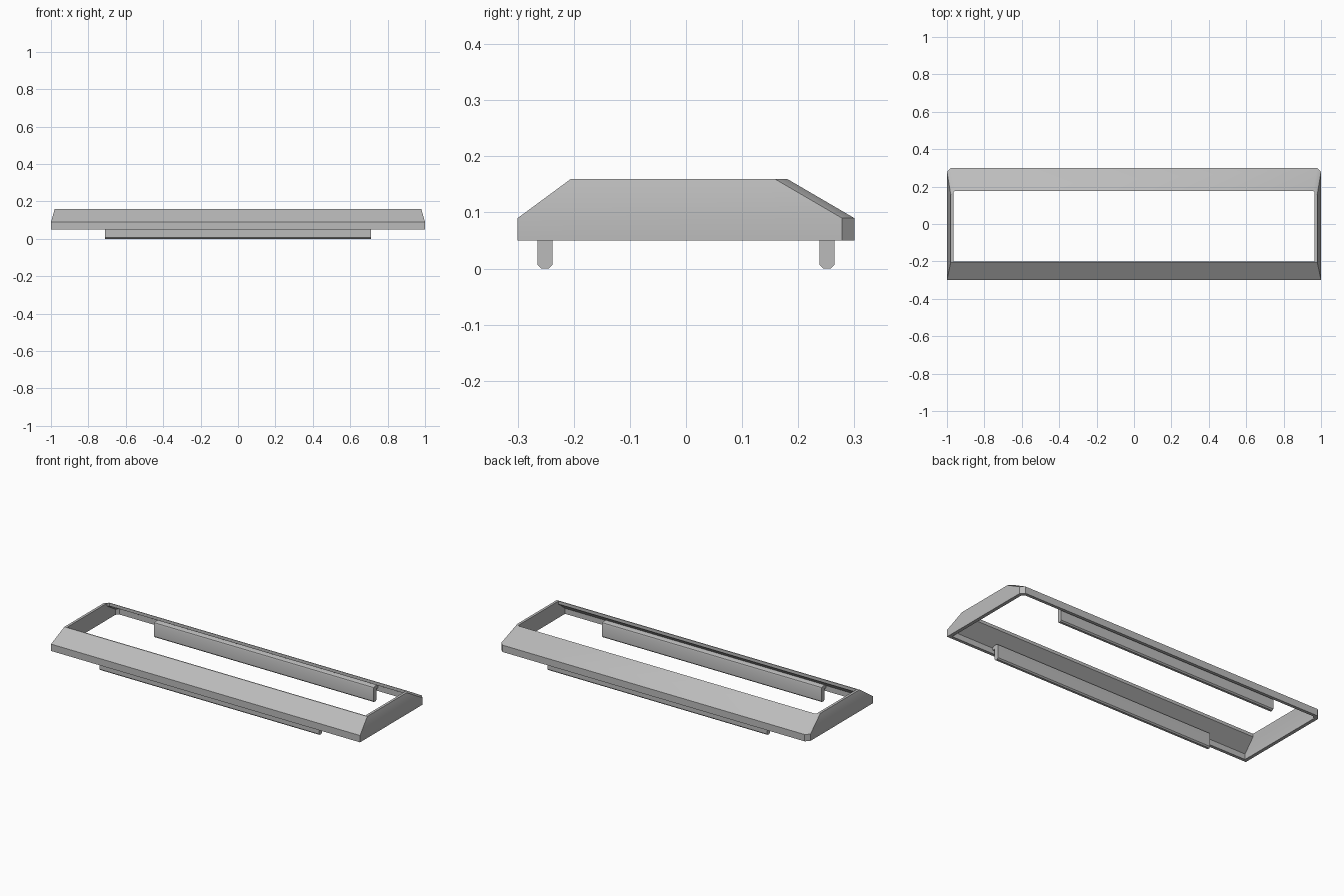
import bpy, bmesh

cube = bpy.data.objects.get("Cube")
if cube:
    bpy.data.objects.remove(cube)

grey = bpy.data.materials.new("plain grey")
grey.use_nodes = True
colour = (0.5, 0.5, 0.5, 1)
grey.diffuse_color = colour
grey.node_tree.nodes["Principled BSDF"].inputs["Base Color"].default_value = colour


def finish(name, bm):
    """Turn a bmesh into a named, shaded object."""
    bmesh.ops.recalc_face_normals(bm, faces=bm.faces[:])
    mesh = bpy.data.meshes.new(name)
    bm.to_mesh(mesh)
    bm.free()
    mesh.materials.append(grey)
    obj = bpy.data.objects.new(name, mesh)
    bpy.context.collection.objects.link(obj)
    bpy.ops.object.select_all(action='DESELECT')
    obj.select_set(True)
    bpy.context.view_layer.objects.active = obj
    bpy.ops.object.shade_smooth_by_angle(angle=0.5)
    return obj


def ring(bm, half, front, back, cut, z):
    """Rectangle with its two back corners cut off."""
    outline = [(-half, front), (half, front), (half, back - cut),
               (half - cut, back), (cut - half, back), (-half, back - cut)]
    return [bm.verts.new((x, y, z)) for x, y in outline]


# Sloping hollow frame: outside going up, over the rim, then inside going down
sections = [
    (1.0, -0.30, 0.30, 0.022, 0.05),
    (1.0, -0.30, 0.30, 0.022, 0.09),
    (0.98, -0.205, 0.18, 0.022, 0.16),
    (0.965, -0.20, 0.177, 0.008, 0.16),
    (0.965, -0.20, 0.177, 0.008, 0.142),
    (0.98, -0.282, 0.282, 0.015, 0.082),
    (0.98, -0.282, 0.282, 0.015, 0.05),
]
bm = bmesh.new()
rings = [ring(bm, *s) for s in sections]
for low, high in zip(rings, rings[1:] + rings[:1]):
    for i in range(6):
        j = (i + 1) % 6
        bm.faces.new((low[i], low[j], high[j], high[i]))
finish("bezel_frame", bm)


# Hanging clip panels: upright plate with a flange reaching out to the wall
profile = [(0.245, 0), (0.258, 0), (0.265, 0.007), (0.265, 0.07),
           (0.285, 0.07), (0.285, 0.09), (0.25, 0.09), (0.241, 0.086),
           (0.238, 0.078), (0.238, 0.007)]
for name, side in (("front_clip", -1), ("back_clip", 1)):
    bm = bmesh.new()
    face = bm.faces.new([bm.verts.new((-0.71, side * y, z)) for y, z in profile])
    new = bmesh.ops.extrude_face_region(bm, geom=[face])["geom"]
    bmesh.ops.translate(bm, vec=(1.42, 0, 0),
                        verts=[v for v in new if isinstance(v, bmesh.types.BMVert)])
    finish(name, bm)
